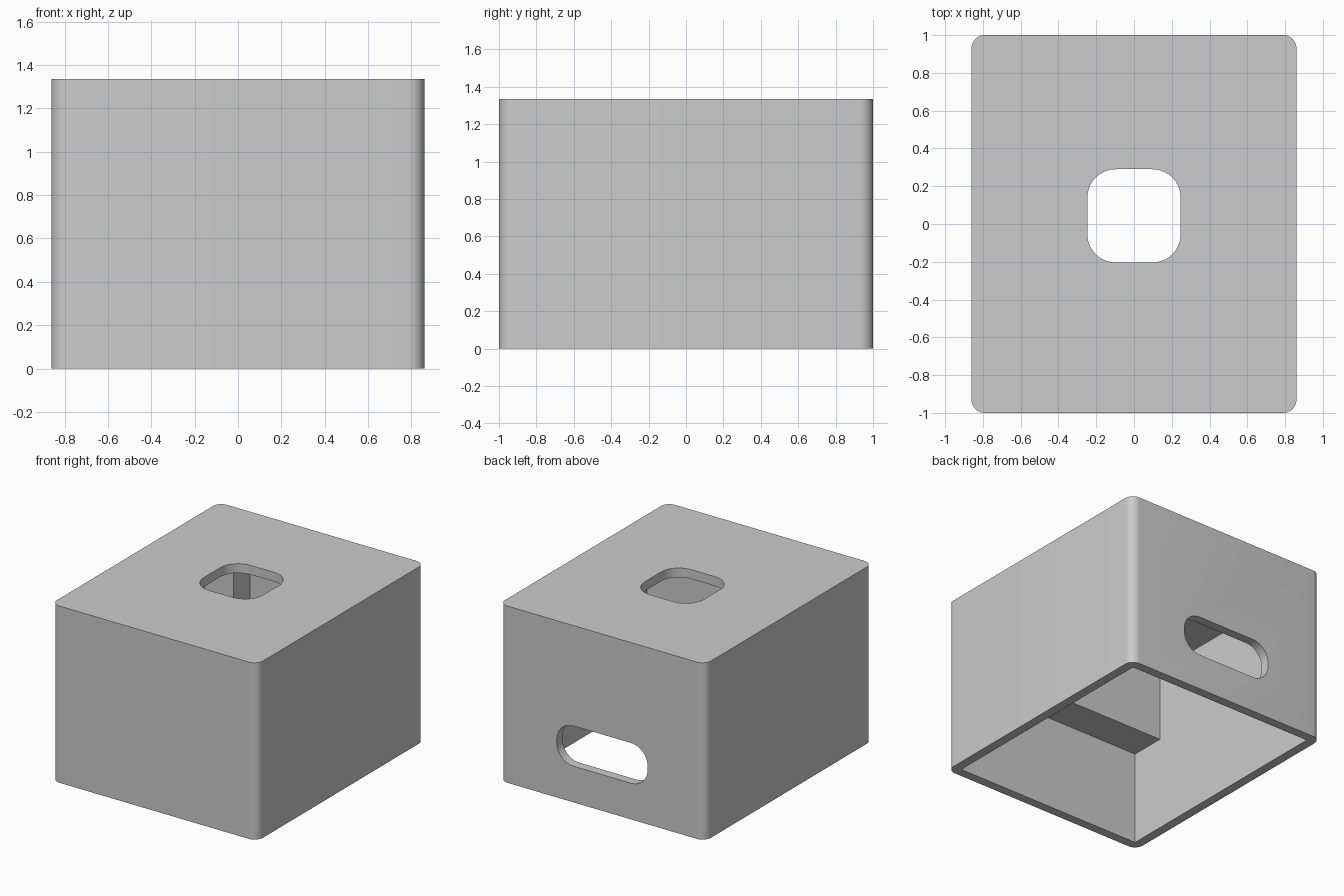
import bpy
import bmesh
import math
from mathutils import Matrix, Vector

cube = bpy.data.objects.get("Cube")
if cube:
    bpy.data.objects.remove(cube, do_unlink=True)

# Main dimensions
HALF_X, HALF_Y, HEIGHT = 0.86, 1.0, 1.335
WALL = 0.07
IN_X, IN_Y, CEILING = HALF_X - WALL, HALF_Y - WALL, HEIGHT - WALL
STEP_Z = 0.71          # underside of the inner ledge and corner posts
LEDGE_Y = -0.66        # back face of the front ledge
POST_X, POST_Y = 0.55, 0.73

grey = bpy.data.materials.new("plain_grey")
grey.use_nodes = True
COLOUR = (0.6, 0.6, 0.6, 1)
grey.diffuse_color = COLOUR
grey.node_tree.nodes["Principled BSDF"].inputs["Base Color"].default_value = COLOUR


def rounded_rect(half_w, half_h, radius, steps=10):
    """Outline of a rectangle with rounded corners, counter-clockwise."""
    points = []
    for i, (sx, sy) in enumerate(((1, 1), (-1, 1), (-1, -1), (1, -1))):
        for k in range(steps + 1):
            a = math.pi / 2 * (i + k / steps)
            points.append((sx * (half_w - radius) + radius * math.cos(a),
                           sy * (half_h - radius) + radius * math.sin(a)))
    return points


def prism(name, outline, depth, matrix=Matrix()):
    """Extrude an outline upward by depth, then place it with a matrix."""
    bm = bmesh.new()
    face = bm.faces.new([bm.verts.new((x, y, 0)) for x, y in outline])
    top = bmesh.ops.extrude_face_region(bm, geom=[face])["geom"]
    bmesh.ops.translate(bm, vec=Vector((0, 0, depth)),
                        verts=[v for v in top if isinstance(v, bmesh.types.BMVert)])
    bmesh.ops.transform(bm, matrix=matrix, verts=bm.verts)
    bmesh.ops.recalc_face_normals(bm, faces=bm.faces)
    mesh = bpy.data.meshes.new(name)
    bm.to_mesh(mesh)
    bm.free()
    mesh.materials.append(grey)
    obj = bpy.data.objects.new(name, mesh)
    bpy.context.collection.objects.link(obj)
    return obj


# Outer body with rounded upright edges
body = prism("housing", rounded_rect(HALF_X, HALF_Y, WALL), HEIGHT)

# Lower cavity, open underneath
lower = [(-IN_X, -IN_Y), (IN_X, -IN_Y), (IN_X, IN_Y), (-IN_X, IN_Y)]
# Upper cavity, leaving a front ledge and two back corner posts
half = [(IN_X, LEDGE_Y), (IN_X, POST_Y), (POST_X, POST_Y), (POST_X, IN_Y)]
upper = half + [(-x, y) for x, y in reversed(half)]

slot_place = Matrix.Translation((0, HALF_Y + 0.1, 0.425)) @ Matrix.Rotation(math.pi / 2, 4, "X")
cutters = [
    prism("lower_cavity", lower, STEP_Z + 0.1, Matrix.Translation((0, 0, -0.1))),
    prism("upper_cavity", upper, CEILING - 0.5, Matrix.Translation((0, 0, 0.5))),
    prism("top_opening", rounded_rect(0.247, 0.247, 0.15), 0.3,
          Matrix.Translation((0, 0.043, HEIGHT - 0.2))),
    prism("back_slot", rounded_rect(0.38, 0.152, 0.14), 0.3, slot_place),
]
for cutter in cutters:
    cutter.hide_render = True
    cut = body.modifiers.new(cutter.name, "BOOLEAN")
    cut.operation = "DIFFERENCE"
    cut.solver = "EXACT"
    cut.object = cutter

# Bake the cuts and drop the cutters
depsgraph = bpy.context.evaluated_depsgraph_get()
baked = bpy.data.meshes.new_from_object(body.evaluated_get(depsgraph))
body.modifiers.clear()
body.data = baked
for cutter in cutters:
    bpy.data.objects.remove(cutter, do_unlink=True)

bpy.ops.object.select_all(action="DESELECT")
body.select_set(True)
bpy.context.view_layer.objects.active = body
bpy.ops.object.shade_smooth_by_angle(angle=math.radians(30))
